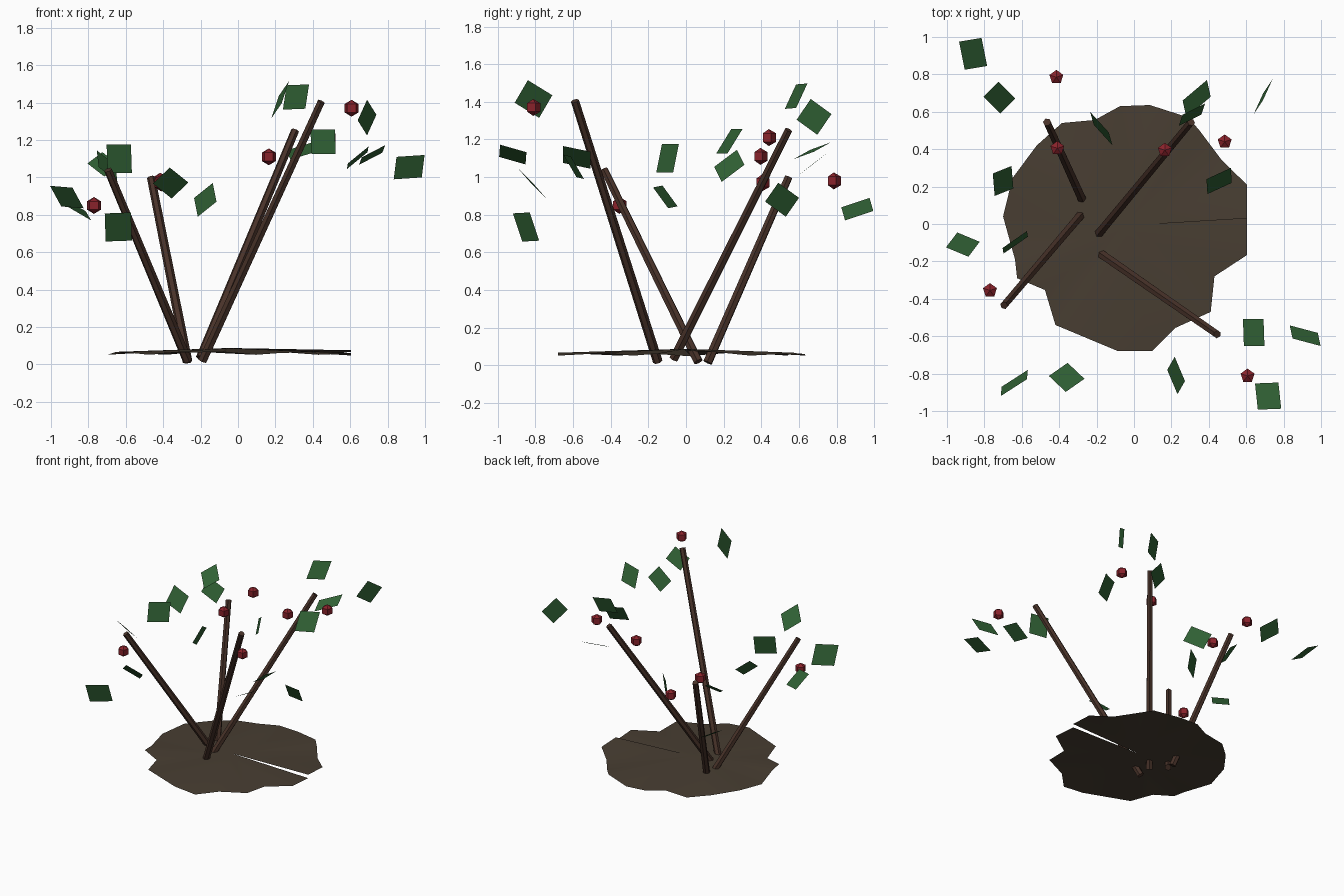
import bpy, bmesh, math
from mathutils import Vector, Matrix

if "Cube" in bpy.data.objects:
    bpy.data.objects.remove(bpy.data.objects["Cube"])


def material(name, rgb):
    m = bpy.data.materials.new(name)
    m.diffuse_color = (*rgb, 1)
    m.use_nodes = True
    m.node_tree.nodes["Principled BSDF"].inputs["Base Color"].default_value = m.diffuse_color
    return m


BARK = material("bark", (0.065, 0.032, 0.022))
LEAF = material("leaf_green", (0.03, 0.12, 0.035))
BERRY = material("berry_red", (0.25, 0.016, 0.024))
SOIL = material("soil", (0.065, 0.048, 0.032))


def add_object(name, bm, mat, smooth=False):
    for f in bm.faces:
        f.smooth = smooth
    me = bpy.data.meshes.new(name)
    bm.to_mesh(me)
    bm.free()
    me.materials.append(mat)
    ob = bpy.data.objects.new(name, me)
    bpy.context.collection.objects.link(ob)
    return ob


def stem(name, a, b):
    # six-sided, slightly tapered rod from a to b
    a, b = Vector(a), Vector(b)
    d = b - a
    bm = bmesh.new()
    bmesh.ops.create_cone(bm, cap_ends=True, segments=6, radius1=0.026,
                          radius2=0.022, depth=d.length)
    rot = d.to_track_quat('Z', 'Y').to_matrix().to_4x4()
    bm.transform(Matrix.Translation((a + b) / 2) @ rot)
    add_object(name, bm, BARK)


def leaf(name, c, u, v):
    # four-cornered leaf: centre plus two edge vectors (hundredths)
    c, u, v = Vector(c), Vector(u) / 200, Vector(v) / 200
    bm = bmesh.new()
    bm.faces.new([bm.verts.new(c + p) for p in (-u - v, u - v, u + v, v - u)])
    if bm.faces[:] and u.cross(v).z < 0:
        bmesh.ops.reverse_faces(bm, faces=bm.faces[:])
    add_object(name, bm, LEAF)


def berry(name, c):
    bm = bmesh.new()
    bmesh.ops.create_uvsphere(bm, u_segments=5, v_segments=3, radius=0.045)
    bm.transform(Matrix.Translation(c))
    add_object(name, bm, BERRY)


# soil mound: ragged fan, open along a seam on the right
outline = [(.604, .03), (.604, .21), (.47, .34), (.35, .5), (.29, .57), (.085, .636),
           (-.075, .63), (-.21, .556), (-.385, .54), (-.52, .42), (-.65, .245),
           (-.70, .04), (-.636, -.19), (-.625, -.29), (-.476, -.353), (-.42, -.54),
           (-.085, -.68), (.096, -.68), (.22, -.556), (.41, -.47), (.43, -.28),
           (.604, -.166), (.604, .03)]
bm = bmesh.new()
hub = bm.verts.new((-0.05, -0.01, 0.088))
last = len(outline) - 1
rim = []
for i, (x, y) in enumerate(outline):
    z = 0.076 if i == 0 else 0.048 if i == last else 0.06 + 0.009 * math.sin(2.1 * i)
    rim.append(bm.verts.new((x, y, z)))
for p, q in zip(rim, rim[1:]):
    bm.faces.new((hub, p, q))
add_object("soil_mound", bm, SOIL, smooth=True)

# back left stem and its leaves
stem("stem_back_left", (-.27, .115, .015), (-.465, .545, 1.0))
leaf("leaf_back_left_1", (-.86, .91, .83), (12, 2, -7), (3, -15, -5))
leaf("leaf_back_left_2", (-.72, .675, 1.07), (8, 8, 6), (9, -9, -7))
leaf("leaf_back_left_3", (-.175, .51, .88), (10, -11, 8), (2, -7, -10))
leaf("leaf_back_left_4", (-.70, .23, 1.06), (10, 4, -8), (1, -12, -9))

# back right stem and its leaves
stem("stem_back_right", (-.20, -.065, .035), (.305, .545, 1.25))
leaf("leaf_back_right_1", (.335, .67, 1.14), (13, 11, 4), (2, -9, -5))
leaf("leaf_back_right_2", (.69, .68, 1.32), (5, 7.5, 11), (5, 11, -8))
leaf("leaf_back_right_3", (.455, .23, 1.19), (13, 6, 0), (-.5, 8, 13))
leaf("leaf_back_right_4", (.31, .585, 1.43), (12, 6, .5), (-2, -6, -13))

# front left stem and its leaves
stem("stem_front_left", (-.27, .065, .02), (-.695, -.435, 1.04))
leaf("leaf_front_left_1", (-.915, -.11, .895), (6, 8, -11), (12, -5, -1))
leaf("leaf_front_left_2", (-.635, -.098, 1.10), (13, 9, 0), (-.5, 3, 15))
leaf("leaf_front_left_3", (-.64, -.85, .735), (14, 9, .5), (.5, 5, -15))
leaf("leaf_front_left_4", (-.36, -.82, .97), (9, -8.5, 8.5), (10, 7, -8))

# front right stem and its leaves
stem("stem_front_right", (-.19, -.15, .02), (.445, -.59, 1.405))
leaf("leaf_front_right_1", (.225, -.81, 1.415), (4, 7, 12), (5.5, -13, 8))
leaf("leaf_front_right_2", (.64, -.58, 1.105), (11, 0, 9), (.5, -14.5, 3))
leaf("leaf_front_right_3", (.915, -.597, 1.055), (15, -4, 1), (-1.5, 7, -12))
leaf("leaf_front_right_4", (.717, -.92, 1.12), (12.5, .5, 6.5), (1.5, -14, 4))

# berries
for i, c in enumerate([(-.415, .785, .98), (-.41, .405, .97), (.165, .395, 1.11),
                       (.485, .44, 1.21), (-.77, -.355, .85), (.607, -.812, 1.37)]):
    berry(f"berry_{i + 1}", c)
